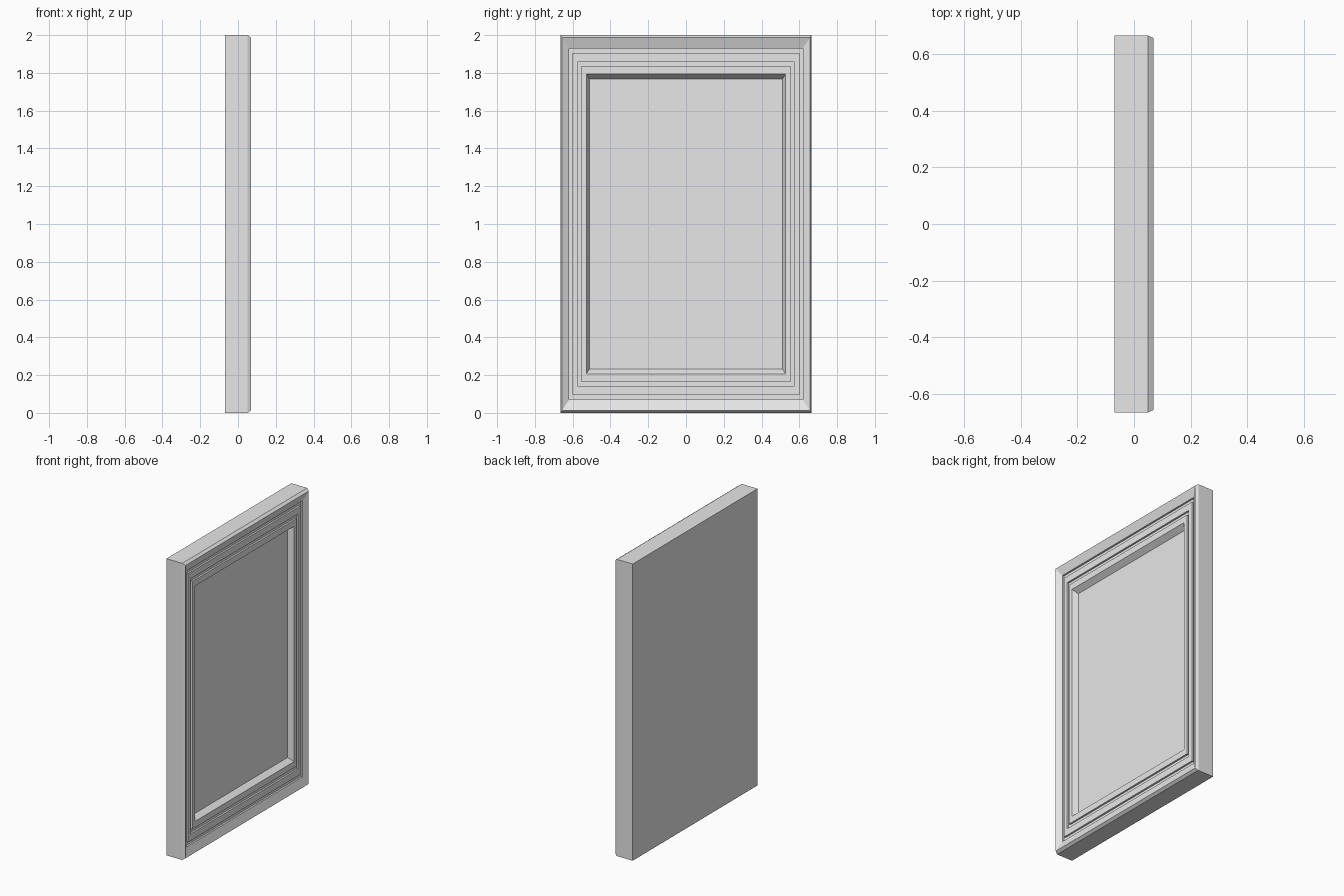
import bpy
import bmesh

cube = bpy.data.objects.get("Cube")
if cube:
    bpy.data.objects.remove(cube, do_unlink=True)

HEIGHT = 2.0
WIDTH = 1.33

grey = bpy.data.materials.new("light_grey")
grey.use_nodes = True
colour = (0.8, 0.8, 0.8, 1)
grey.diffuse_color = colour
grey.node_tree.nodes["Principled BSDF"].inputs["Base Color"].default_value = colour

# Moulding section from the back edge to the panel: (inset from top edge, depth x)
BACK, LAND, GROOVE, PANEL = -0.068, 0.048, 0.036, 0.012
profile = [
    (0, BACK), (0, 0.05), (0.013, 0.068),         # side and outer chamfer
    (0.07, LAND), (0.07, GROOVE),                 # inward slope
    (0.095, GROOVE), (0.095, LAND),               # outer groove
    (0.14, LAND), (0.14, GROOVE),                 # flat band
    (0.165, GROOVE), (0.165, LAND),               # inner groove
    (0.207, LAND), (0.232, PANEL),                # inner band and bevel
]


def rectangle(bm, inset, x):
    """Ring of four corners, inset in proportion to the panel's sides."""
    scale = 1 - 2 * inset / HEIGHT
    y, z = WIDTH / 2 * scale, HEIGHT / 2 * scale
    corners = [(-y, -z), (y, -z), (y, z), (-y, z)]
    return [bm.verts.new((x, cy, cz + HEIGHT / 2)) for cy, cz in corners]


# Framed panel: concentric rectangles joined along the section
bm = bmesh.new()
rings = [rectangle(bm, inset, x) for inset, x in profile]
for a, b in zip(rings, rings[1:]):
    for i in range(4):
        j = (i + 1) % 4
        bm.faces.new((a[i], a[j], b[j], b[i]))
bm.faces.new(rings[-1])            # recessed panel
bm.faces.new(rings[0][::-1])       # flat back
bmesh.ops.recalc_face_normals(bm, faces=bm.faces)

mesh = bpy.data.meshes.new("framed_panel")
bm.to_mesh(mesh)
bm.free()
mesh.materials.append(grey)
panel = bpy.data.objects.new("framed_panel", mesh)
bpy.context.collection.objects.link(panel)
